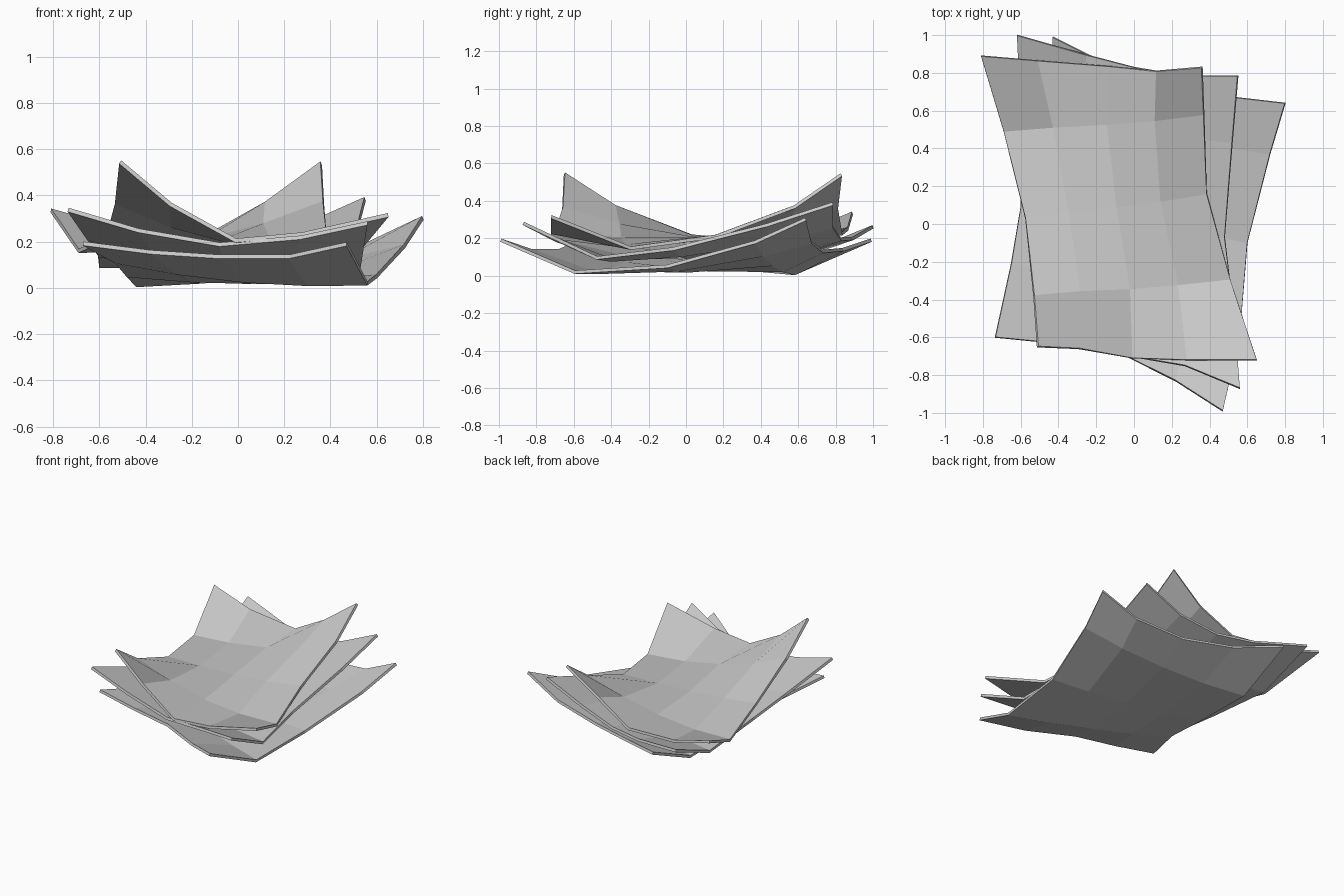
import bpy
import bmesh
from mathutils import Vector

if "Cube" in bpy.data.objects:
    bpy.data.objects.remove(bpy.data.objects["Cube"])

THICKNESS = 0.018


def curled_sheet(name, front, back, left, right, sag_end, sag_mid):
    """5x5 sheet blended from its four edges (left/right run front to back)."""
    F, B = [Vector(p) for p in front], [Vector(p) for p in back]
    L = [F[0]] + [Vector(p) for p in left] + [B[0]]
    R = [F[4]] + [Vector(p) for p in right] + [B[4]]
    bm = bmesh.new()
    grid = []
    for j in range(5):
        row = []
        for i in range(5):
            u, v = i / 4, j / 4
            across = L[j].lerp(R[j], u)
            # edge curvature carries fully on the rim, partly inside
            bend = F[i].lerp(B[i], v) - F[0].lerp(F[4], u).lerp(B[0].lerp(B[4], u), v)
            if 0 < j < 4 and 0 < i < 4:
                p = across + bend * 0.35
                # inner height: straight across, sagging in the middle
                sag = sag_mid if j == 2 else sag_end
                p.z = across.z - sag * 4 * u * (1 - u)
            else:
                p = across + bend
            row.append(bm.verts.new(p))
        grid.append(row)
    for j in range(4):
        for i in range(4):
            bm.faces.new((grid[j][i], grid[j][i + 1], grid[j + 1][i + 1], grid[j + 1][i]))
    mesh = bpy.data.meshes.new(name)
    bm.to_mesh(mesh)
    bm.free()
    obj = bpy.data.objects.new(name, mesh)
    bpy.context.collection.objects.link(obj)
    mod = obj.modifiers.new("thickness", 'SOLIDIFY')
    mod.thickness = THICKNESS
    mod.offset = 0


# Top sheet, strongly curled at two opposite corners
curled_sheet(
    "top_sheet",
    [(-.51, -.65, .545), (-.29, -.66, .36), (-.01, -.71, .205), (.28, -.72, .232), (.65, -.72, .315)],
    [(-.81, .89, .335), (-.51, .865, .25), (-.13, .835, .225), (.12, .81, .365), (.36, .83, .54)],
    [(-.53, -.38, .37), (-.575, .03, .212), (-.69, .49, .16)],
    [(.51, -.295, .147), (.385, .16, .21), (.37, .58, .368)],
    .06, .02)

# Middle sheet
curled_sheet(
    "middle_sheet",
    [(-.735, -.60, .338), (-.43, -.63, .248), (-.08, -.69, .188), (.27, -.75, .218), (.56, -.87, .28)],
    [(-.62, 1.0, .262), (-.25, .895, .20), (0, .83, .195), (.27, .785, .26), (.55, .785, .385)],
    [(-.65, -.21, .215), (-.60, .09, .14), (-.60, .59, .095)],
    [(.53, -.477, .095), (.48, -.07, .143), (.52, .43, .27)],
    .055, .045)

# Bottom sheet, flattest, resting on the ground
curled_sheet(
    "bottom_sheet",
    [(-.67, -.60, .192), (-.38, -.635, .155), (-.08, -.68, .135), (.22, -.83, .135), (.47, -.99, .19)],
    [(-.43, .99, .19), (-.13, .84, .14), (.20, .73, .13), (.54, .67, .18), (.80, .64, .303)],
    [(-.53, -.25, .115), (-.48, .11, .055), (-.44, .58, .012)],
    [(.56, -.595, .019), (.60, -.10, .05), (.72, .37, .18)],
    .035, .027)
